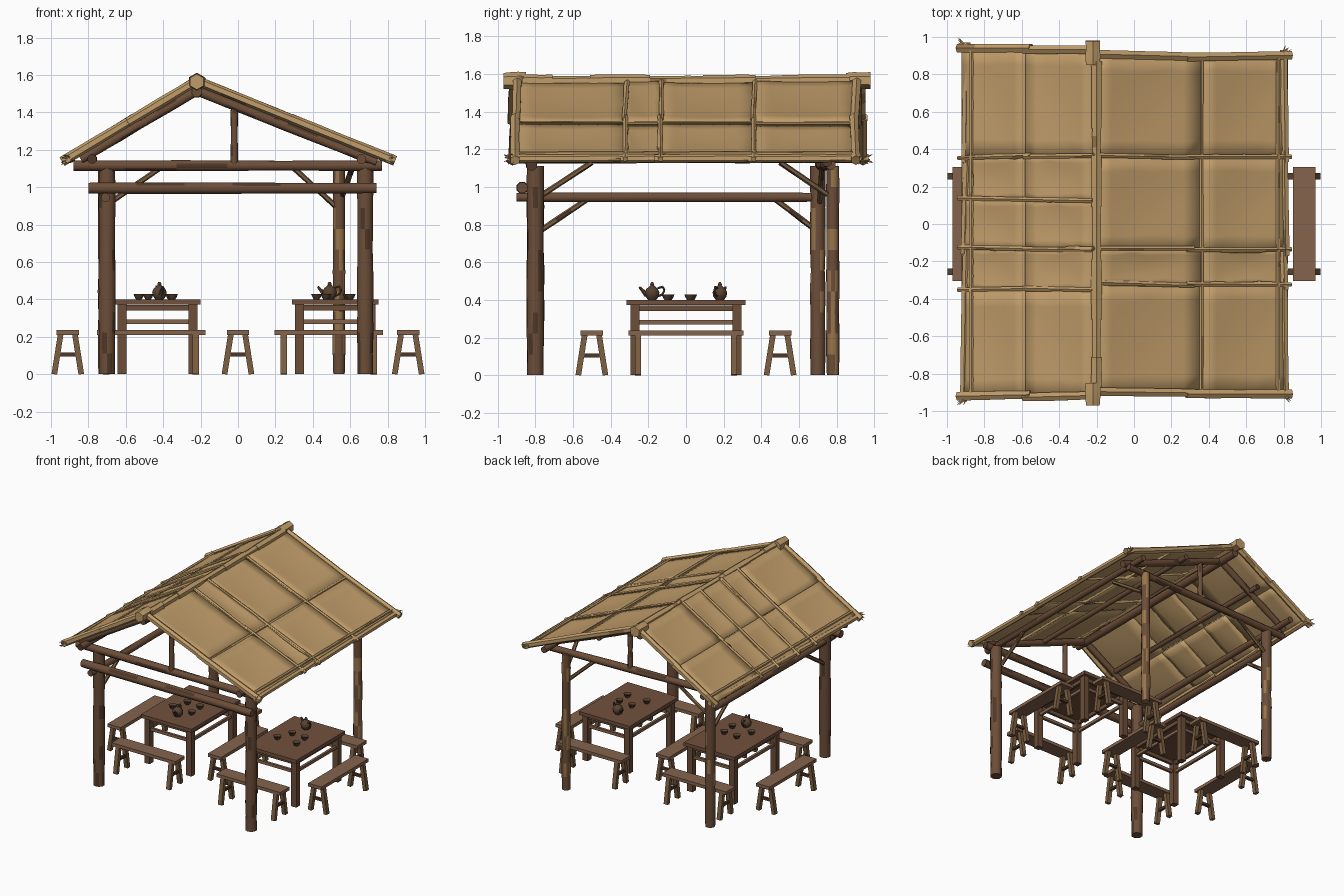
import bpy, bmesh, math, random
from mathutils import Vector as V

random.seed(7)
if "Cube" in bpy.data.objects:
    bpy.data.objects.remove(bpy.data.objects["Cube"])


def material(name, *rgb):
    col = [(c / 255) ** 2.2 for c in rgb] + [1]
    m = bpy.data.materials.new(name)
    m.use_nodes = True
    m.diffuse_color = col
    m.node_tree.nodes["Principled BSDF"].inputs["Base Color"].default_value = col
    return m


MATS = [material("straw", 192, 156, 106), material("log brown", 108, 79, 59),
        material("dark bark", 80, 58, 44), material("pale worn wood", 150, 116, 76),
        material("bench brown", 132, 100, 78), material("table brown", 112, 82, 64),
        material("dark clay", 88, 68, 52), material("leg wood", 124, 96, 68)]
STRAW, LOG, BARK, PALE, BENCH, TABLE, CLAY, LEG = range(len(MATS))


def finish(name, bm):
    bmesh.ops.recalc_face_normals(bm, faces=bm.faces)
    mesh = bpy.data.meshes.new(name)
    bm.to_mesh(mesh)
    bm.free()
    for m in MATS:
        mesh.materials.append(m)
    ob = bpy.data.objects.new(name, mesh)
    bpy.context.collection.objects.link(ob)
    return ob


def loft(bm, rings, sides, pick):
    """Skin circles (centre, radius) that share one axis; pick() gives each face colour."""
    turn = (rings[-1][0] - rings[0][0]).to_track_quat('Z', 'Y')
    loops = []
    for p, r in rings:
        loops.append([bm.verts.new(p + turn @ V((r * math.cos(t), r * math.sin(t), 0)))
                      for t in [math.tau * (i + .5) / sides for i in range(sides)]])
    for a, b in zip(loops, loops[1:]):
        for i in range(sides):
            j = (i + 1) % sides
            bm.faces.new((a[i], a[j], b[j], b[i])).material_index = pick()
    for lp in (loops[0], loops[-1]):
        bm.faces.new(lp).material_index = pick()


def add_log(bm, a, b, r, main=LOG, patch=BARK, chance=.1, segs=6, sides=8):
    a, b = V(a), V(b)
    rings = [(a.lerp(b, i / segs), r * random.uniform(.92, 1.06)) for i in range(segs + 1)]
    loft(bm, rings, sides, lambda: patch if random.random() < chance else main)


def log(name, a, b, r, **kw):
    bm = bmesh.new()
    add_log(bm, a, b, r, **kw)
    return finish(name, bm)


def bar(bm, a, b, w, h, mi):
    """Squared timber from a to b."""
    a, b = V(a), V(b)
    turn = (b - a).to_track_quat('Z', 'Y')
    ends = [[bm.verts.new(p + turn @ V((x * w / 2, y * h / 2, 0)))
             for x, y in ((-1, -1), (1, -1), (1, 1), (-1, 1))] for p in (a, b)]
    faces = [ends[0], ends[1]] + [(ends[0][i], ends[0][i - 1], ends[1][i - 1], ends[1][i])
                                  for i in range(4)]
    for f in faces:
        bm.faces.new(f).material_index = mi


# Roof slopes
RIDGE, LEFT, RIGHT, TOP, EAVE = -.22, -.92, .82, 1.565, 1.145


def roof_z(x):
    end = LEFT if x < RIDGE else RIGHT
    return TOP + (EAVE - TOP) * (x - RIDGE) / (end - RIDGE)


def mat_panel(name, x0, x1, y0, y1, lift):
    bm = bmesh.new()
    n = 6
    grid = []
    for i in range(n + 1):
        row = []
        for j in range(n + 1):
            u, v = i / n, j / n
            x, y = x0 + (x1 - x0) * u, y0 + (y1 - y0) * v
            sag = .018 * math.sin(math.pi * u) * math.sin(math.pi * v)
            wob = random.uniform(-.007, .007)
            row.append(bm.verts.new((x, y + wob, roof_z(x) + lift - sag)))
        grid.append(row)
    for i in range(n):
        for j in range(n):
            bm.faces.new((grid[i][j], grid[i + 1][j], grid[i + 1][j + 1], grid[i][j + 1]))
    ob = finish(name, bm)
    mod = ob.modifiers.new("thickness", 'SOLIDIFY')
    mod.thickness = .014
    mod.offset = 0


rows_left = [-.92, -.35, -.13, .13, .36, .94]
rows_right = [-.9, -.32, -.14, .36, .9]
for side, rows, cols in (("left_slope", rows_left, (RIDGE, -.58, LEFT)),
                         ("right_slope", rows_right, (RIDGE, .36, RIGHT))):
    for j, (y0, y1) in enumerate(zip(rows, rows[1:])):
        for i, (x0, x1) in enumerate(zip(cols, cols[1:])):
            mat_panel(f"straw_panel_{side}_{j}_{i}", x0, x1, y0 - .008, y1 + .008,
                      .008 * ((j + i) % 2))

# Rolled straw along seams, verges and eaves
rolls = dict(main=STRAW, patch=PALE, chance=.04, sides=6)
for side, rows, end in (("left", rows_left, LEFT), ("right", rows_right, RIGHT)):
    s = 1 if end > 0 else -1
    bm = bmesh.new()
    for k, y in enumerate(rows):
        edge = k in (0, len(rows) - 1)
        r = .026 if edge else .014
        mid = (RIDGE + end) / 2
        dz = .004 if edge else .01
        for x0, x1 in ((RIDGE, mid + s * .02), (mid - s * .02, end + s * .02)):
            w0, w1 = random.uniform(-.01, .01), random.uniform(-.01, .01)
            add_log(bm, (x0, y + w0, roof_z(x0) + dz), (x1, y + w1, roof_z(x1) + dz),
                    r, segs=4, **rolls)
    finish(f"straw_slope_rolls_{side}", bm)
    bm = bmesh.new()
    for y0, y1 in zip(rows, rows[1:]):
        x = end - s * random.uniform(.005, .02)
        add_log(bm, (x, y0 - .03, EAVE + .005), (x - s * .01, y1 + .03, EAVE + .008), .022,
                segs=4, **rolls)
        x = end - s * .05
        add_log(bm, (x, y0, roof_z(x) + .012), (x, y1, roof_z(x) + .014), .012, **rolls)
    if s > 0:
        add_log(bm, (.36, -.9, roof_z(.36) + .006), (.36, .9, roof_z(.36) + .006), .012, **rolls)
    finish(f"straw_eave_rolls_{side}", bm)
    # Loose straw ends at the corners
    bm = bmesh.new()
    for y in (rows[0], rows[-1]):
        for k in range(9):
            a = V((end - s * .03, y, EAVE + .005))
            t = V((s * random.uniform(.02, .06), random.uniform(.1, .8) * .07 * (1 if y > 0 else -1),
                   random.uniform(-.035, .03)))
            loft(bm, [(a, .012), (a + t, .001)], 4, lambda: STRAW)
    finish(f"straw_ends_{side}", bm)

bm = bmesh.new()
ridge_cuts = [-.96, -.86, -.72, -.5, -.2, .1, .36, .52, .86, .97]
for k, (y0, y1) in enumerate(zip(ridge_cuts, ridge_cuts[1:])):
    r = .045 if k in (0, len(ridge_cuts) - 2) else .026 + .006 * (k % 2)
    x = RIDGE + (.02 if r < .04 else 0)
    add_log(bm, (x, y0 - .01, TOP - .002), (x, y1 + .01, TOP), r, segs=3, **rolls)
finish("straw_ridge_rolls", bm)

# Posts
posts = {"front_left": (.68, -.8, .045, .1), "front_right": (-.7, -.8, .046, .1),
         "back_left": (.54, .78, .034, .3), "back_right": (-.71, .7, .04, .15)}
for name, (x, y, r, chance) in posts.items():
    log(f"post_{name}", (x, y, 0), (x, y, 1.11), r, segs=10, chance=chance, sides=10,
        patch=PALE if name.startswith("back") else BARK)

# Frame beams
log("front_tie_beam", (-.88, -.82, 1.115), (.77, -.82, 1.115), .03)
log("front_cross_beam", (-.8, -.87, .995), (.74, -.87, .995), .032)
log("back_tie_beam", (-.86, .71, 1.115), (.7, .77, 1.115), .028)
log("side_beam", (-.71, -.9, .945), (-.71, .73, .945), .027)
log("ridge_pole", (RIDGE, -.92, 1.51), (RIDGE, .92, 1.51), .032)
for name, x in (("right", -.78), ("left", .66)):
    log(f"eave_purlin_{name}", (x, -.93, 1.15), (x, .9, 1.15), .026)
for name, x in (("right", -.5), ("left", .2)):
    z = roof_z(x) - .045
    log(f"middle_purlin_{name}", (x, -.85, z), (x, .85, z), .02)
for end, y in (("front", -.83), ("back", .75)):
    log(f"king_post_{end}", (-.02, y, 1.11), (-.02, y, 1.45), .02)
    for name, x in (("right", -.84), ("left", .74)):
        log(f"rafter_{end}_{name}", (x, y, roof_z(x) - .045), (RIDGE, y, TOP - .05), .026)

# Corner braces
braces = [((.66, -.76, .96), (.66, -.5, 1.13)), ((.56, .75, .96), (.62, .5, 1.13)),
          ((-.71, -.77, .77), (-.71, -.53, .93)), ((-.71, .69, .77), (-.71, .48, .93)),
          ((-.68, .71, .92), (-.42, .72, 1.1)), ((.52, .77, .9), (.3, .76, 1.1))]
for k, (a, b) in enumerate(braces):
    log(f"brace_{k}", a, b, .015, main=LEG, segs=3, sides=6)


# Tables
def table(name, cx):
    bm = bmesh.new()
    bar(bm, (cx, -.315, .386), (cx, .315, .386), .46, .028, TABLE)
    for sx in (-1, 1):
        x = cx + sx * .19
        for y in (-.27, .27):
            bar(bm, (x, y, 0), (x, y, .375), .048, .048, LOG)
        bar(bm, (x, -.27, .28), (x, .27, .28), .02, .024, BENCH)
        bar(bm, (x, -.27, .355), (x, .27, .355), .02, .03, LOG)
    for y in (-.27, .27):
        bar(bm, (cx - .19, y, .28), (cx + .19, y, .28), .02, .024, BENCH)
        bar(bm, (cx - .19, y, .355), (cx + .19, y, .355), .02, .03, LOG)
    finish(name, bm)


# Benches with splayed trestle legs
def bench(name, centre, along, length):
    bm = bmesh.new()
    c, d = V(centre), V(along)
    n, up = V((-d.y, d.x, 0)), V((0, 0, 1))
    bar(bm, c - d * length / 2 + up * .223, c + d * length / 2 + up * .223, .12, .026, BENCH)
    for s in (-1, 1):
        foot = c + d * s * (length / 2 - .05)
        for t in (-1, 1):
            bar(bm, foot + n * t * .072, foot + n * t * .038 + up * .215, .034, .03, LEG)
        bar(bm, foot - n * .055 + up * .105, foot + n * .055 + up * .105, .02, .02, BARK)
    finish(name, bm)


# Teapots and cups
def lathe(bm, x, y, z, profile):
    loft(bm, [(V((x, y, z + h)), r) for h, r in profile], 8, lambda: CLAY)


def teapot(name, x, y, turn):
    bm = bmesh.new()
    lathe(bm, x, y, .4, [(0, .024), (.018, .038), (.04, .042), (.06, .032), (.066, .022),
                         (.078, .01), (.083, .012), (.094, .006)])
    c, d = V((x, y, .4)), V((math.cos(turn), math.sin(turn), 0))
    up = V((0, 0, 1))
    loft(bm, [(c + d * .03 + up * .025, .014), (c + d * .07 + up * .068, .006)], 6, lambda: CLAY)
    path = [(.032, .062), (.058, .07), (.068, .05), (.056, .028), (.034, .02)]
    for (a, h), (b, k) in zip(path, path[1:]):
        add_log(bm, c - d * a + up * h, c - d * b + up * k, .006, main=CLAY, chance=0,
                segs=1, sides=5)
    finish(name, bm)


def cup(name, x, y):
    bm = bmesh.new()
    lathe(bm, x, y, .4, [(0, .016), (.012, .024), (.028, .031), (.027, .026), (.014, .016)])
    finish(name, bm)


for side, cx, s in (("right", -.43, -1), ("left", .52, 1)):
    table(f"table_{side}", cx)
    teapot(f"teapot_{side}", cx + .01 - .02 * (s + 1), .18 * s, .7 + 2 * s)
    for k, (x, y) in enumerate(((-.1, -.09), (.08, -.1), (.07, .02), (-.05, .03))):
        cup(f"cup_{side}_{k}", cx + x, y)
    for end, y in (("front", -.5), ("back", .5)):
        bench(f"bench_{side}_{end}", (cx - .035, y, 0), (1, 0, 0), .58)
for name, x in (("right", -.91), ("middle", 0), ("left", .91)):
    bench(f"bench_{name}", (x, 0, 0), (0, 1, 0), .61)

# Smooth the round parts, keep edges sharp
for ob in bpy.context.scene.objects:
    ob.select_set(ob.type == 'MESH')
    if ob.type == 'MESH':
        bpy.context.view_layer.objects.active = ob
bpy.ops.object.shade_smooth_by_angle(angle=math.radians(50))
